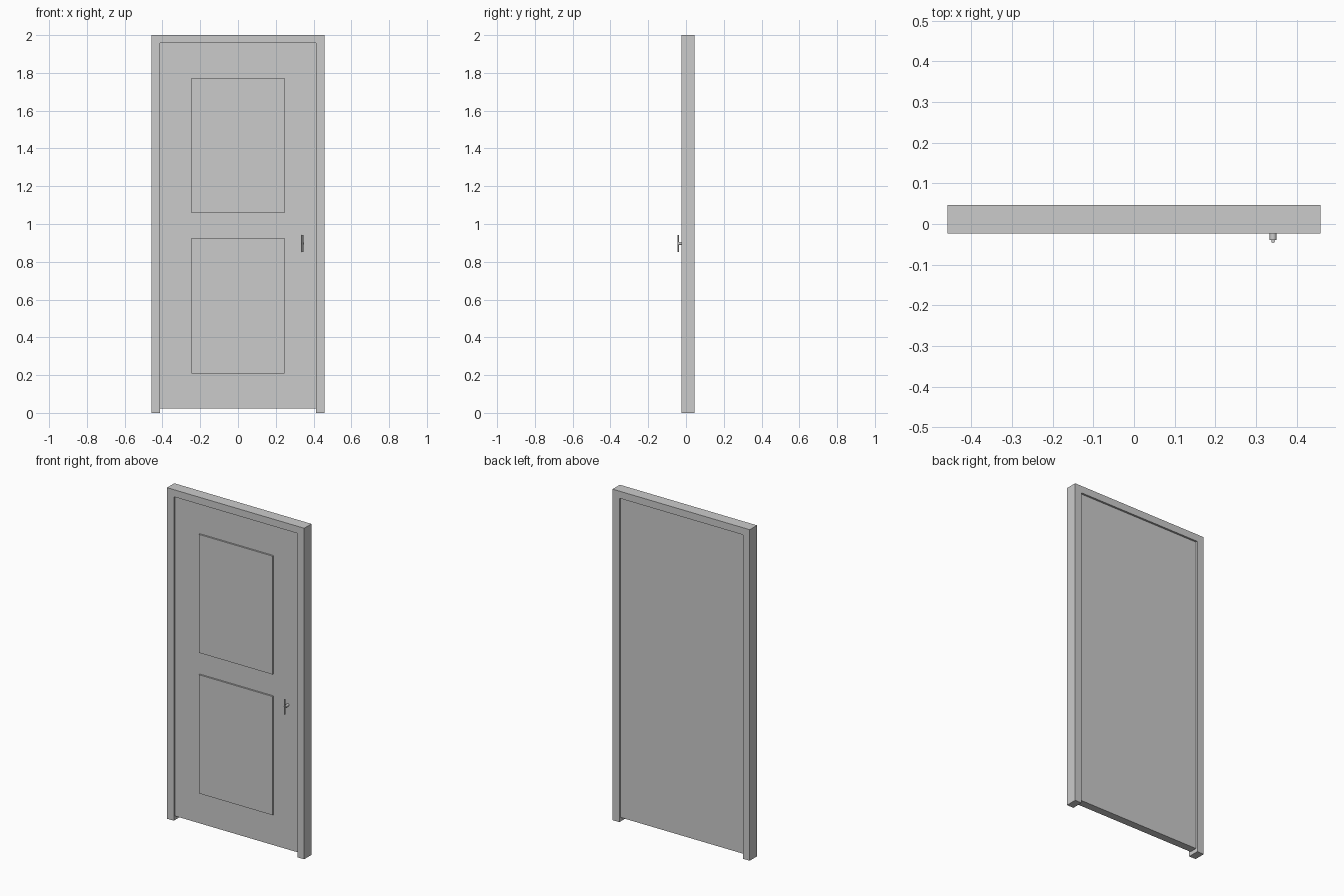
import bpy, bmesh
from mathutils import Matrix, Vector

if "Cube" in bpy.data.objects:
    bpy.data.objects.remove(bpy.data.objects["Cube"])

FRONT, BACK = -0.023, 0.0463            # frame depth
LEAF_FRONT, LEAF_BACK = -0.0117, 0.0347  # door leaf depth


def finish(name, bm):
    bmesh.ops.recalc_face_normals(bm, faces=bm.faces)
    me = bpy.data.meshes.new(name)
    bm.to_mesh(me)
    bm.free()
    ob = bpy.data.objects.new(name, me)
    bpy.context.collection.objects.link(ob)
    return ob


def extrude_profile(name, points, y0, y1):
    """Extrude an outline in the xz plane from y0 to y1."""
    bm = bmesh.new()
    face = bm.faces.new([bm.verts.new((x, y0, z)) for x, z in points])
    out = bmesh.ops.extrude_face_region(bm, geom=[face], use_keep_orig=True)
    verts = [g for g in out["geom"] if isinstance(g, bmesh.types.BMVert)]
    bmesh.ops.translate(bm, verts=verts, vec=(0, y1 - y0, 0))
    return finish(name, bm)


def slab(name, half_w, z0, z1, y0, y1):
    return extrude_profile(
        name, [(-half_w, z0), (half_w, z0), (half_w, z1), (-half_w, z1)], y0, y1)


def rod(name, a, b, radius):
    """Smooth cylinder between two points."""
    a, b = Vector(a), Vector(b)
    rot = (b - a).to_track_quat('Z', 'Y').to_matrix().to_4x4()
    bm = bmesh.new()
    bmesh.ops.create_cone(bm, cap_ends=True, segments=16, radius1=radius,
                          radius2=radius, depth=(b - a).length,
                          matrix=Matrix.Translation((a + b) / 2) @ rot)
    for f in bm.faces:
        f.smooth = len(f.verts) == 4
    for e in bm.edges:
        e.smooth = e.calc_face_angle(0) < 0.7
    return finish(name, bm)


# Frame: one upside-down U
W, IW, TOP = 0.4585, 0.413, 1.957
extrude_profile("door_frame",
                [(-W, 0), (-IW, 0), (-IW, TOP), (IW, TOP),
                 (IW, 0), (W, 0), (W, 2), (-W, 2)], FRONT, BACK)

# Door leaf, raised slightly off the ground
slab("door_leaf", IW, 0.024, TOP, LEAF_FRONT, LEAF_BACK)

# Raised panels on the front
for name, z0, z1 in (("lower_panel", 0.209, 0.926), ("upper_panel", 1.059, 1.774)):
    slab(name, 0.247, z0, z1, LEAF_FRONT - 0.01, LEAF_FRONT + 0.005)

# Handle: post and upright bar
HX, HY, HZ = 0.342, -0.0418, 0.897
rod("handle_post", (HX, LEAF_FRONT + 0.005, HZ), (HX, HY + 0.002, HZ), 0.0085)
rod("handle_bar", (HX, HY, HZ - 0.046), (HX, HY, HZ + 0.046), 0.0045)
